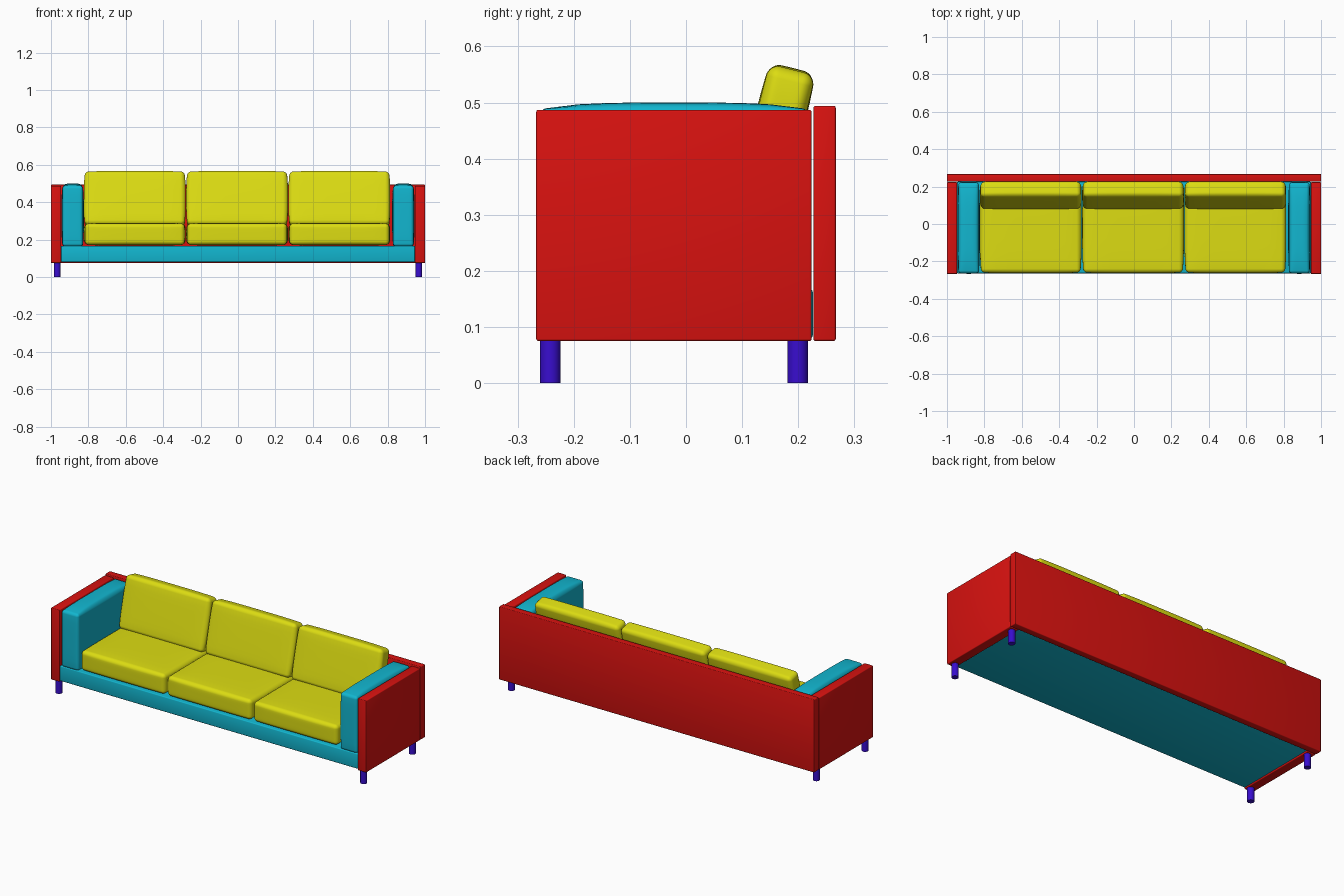
import bpy, bmesh, math
from mathutils import Vector

if "Cube" in bpy.data.objects:
    bpy.data.objects.remove(bpy.data.objects["Cube"])


def material(name, rgb):
    m = bpy.data.materials.new(name)
    m.diffuse_color = (*rgb, 1)
    m.use_nodes = True
    m.node_tree.nodes["Principled BSDF"].inputs["Base Color"].default_value = m.diffuse_color
    return m


RED = material("red_panel", (0.7, 0.006, 0.005))
TEAL = material("teal_fabric", (0.006, 0.47, 0.63))
YELLOW = material("yellow_fabric", (0.72, 0.72, 0.006))
BLUE = material("blue_leg", (0.04, 0.004, 0.62))


def finish(bm, name, mat, loc=(0, 0, 0), tilt=0):
    me = bpy.data.meshes.new(name)
    bm.to_mesh(me)
    bm.free()
    me.materials.append(mat)
    ob = bpy.data.objects.new(name, me)
    bpy.context.collection.objects.link(ob)
    ob.location = loc
    ob.rotation_euler.x = tilt
    bpy.ops.object.select_all(action='DESELECT')
    ob.select_set(True)
    bpy.context.view_layer.objects.active = ob
    bpy.ops.object.shade_smooth_by_angle(angle=math.radians(35))
    return ob


def panel(name, mat, lo, hi, bevel=0.004):
    """Box between two corners with lightly eased edges."""
    lo, hi = Vector(lo), Vector(hi)
    bm = bmesh.new()
    bmesh.ops.create_cube(bm, size=1)
    for v in bm.verts:
        v.co = Vector([c * s for c, s in zip(v.co, hi - lo)])
    bmesh.ops.bevel(bm, geom=bm.edges[:], offset=bevel, segments=3,
                    profile=0.5, affect='EDGES')
    return finish(bm, name, mat, (lo + hi) / 2)


def cushion(name, mat, size, loc, r, bulge, tilt=0):
    """Rounded box whose faces swell outward by bulge (per axis)."""
    n, k = 16, 4
    h = [s / 2 for s in size]
    bm = bmesh.new()
    bmesh.ops.create_cube(bm, size=2)
    bmesh.ops.subdivide_edges(bm, edges=bm.edges[:], cuts=n - 1, use_grid_fill=True)

    def spread(t, half):
        # k grid steps at each end cover the rounded edge
        i = (1 - abs(t)) * n / 2
        if i <= k:
            d = half - r * (1 - math.tan(math.pi / 4 * (1 - i / k)))
        else:
            d = (half - r) * (1 - (i - k) / (n / 2 - k))
        return math.copysign(d, t)

    for v in bm.verts:
        p = Vector([spread(t, a) for t, a in zip(v.co, h)])
        core = Vector([max(-(a - r), min(a - r, c)) for c, a in zip(p, h)])
        p = core + (p - core).normalized() * r
        u = [c / a for c, a in zip(p, h)]
        w = [1 - c ** 4 for c in u]
        v.co = [p[i] + bulge[i] * u[i] * w[i - 1] * w[i - 2] for i in range(3)]
    return finish(bm, name, mat, loc, tilt)


# outer panels
panel("back_panel", RED, (-1, 0.227, 0.075), (1, 0.267, 0.494))
for side, s in (("left", -1), ("right", 1)):
    x0, x1 = sorted((s * 0.946, s))
    panel(side + "_side_panel", RED, (x0, -0.267, 0.075), (x1, 0.224, 0.487))

    # padded arm
    cushion(side + "_arm_cushion", TEAL, (0.108, 0.484, 0.322),
            (s * 0.884, -0.021, 0.326), 0.014, (0.006, 0.003, 0.013))

    # round legs
    for end, y in (("front", -0.242), ("back", 0.199)):
        bm = bmesh.new()
        bmesh.ops.create_cone(bm, cap_ends=True, segments=32, radius1=0.018,
                              radius2=0.018, depth=0.08)
        finish(bm, f"{side}_{end}_leg", BLUE, (s * 0.967, y, 0.04))

# seat base
panel("seat_base", TEAL, (-0.946, -0.264, 0.08), (0.946, 0.226, 0.167), 0.005)

# seat and back cushions
for i in range(3):
    x = -0.005 + (i - 1) * 0.547
    cushion(f"seat_cushion_{i + 1}", YELLOW, (0.53, 0.474, 0.114),
            (x, -0.022, 0.229), 0.02, (0.007, 0.004, 0.004))
    cushion(f"back_cushion_{i + 1}", YELLOW, (0.53, 0.084, 0.292),
            (x, 0.154, 0.416), 0.02, (0.007, 0.003, 0.004), -math.radians(14))
